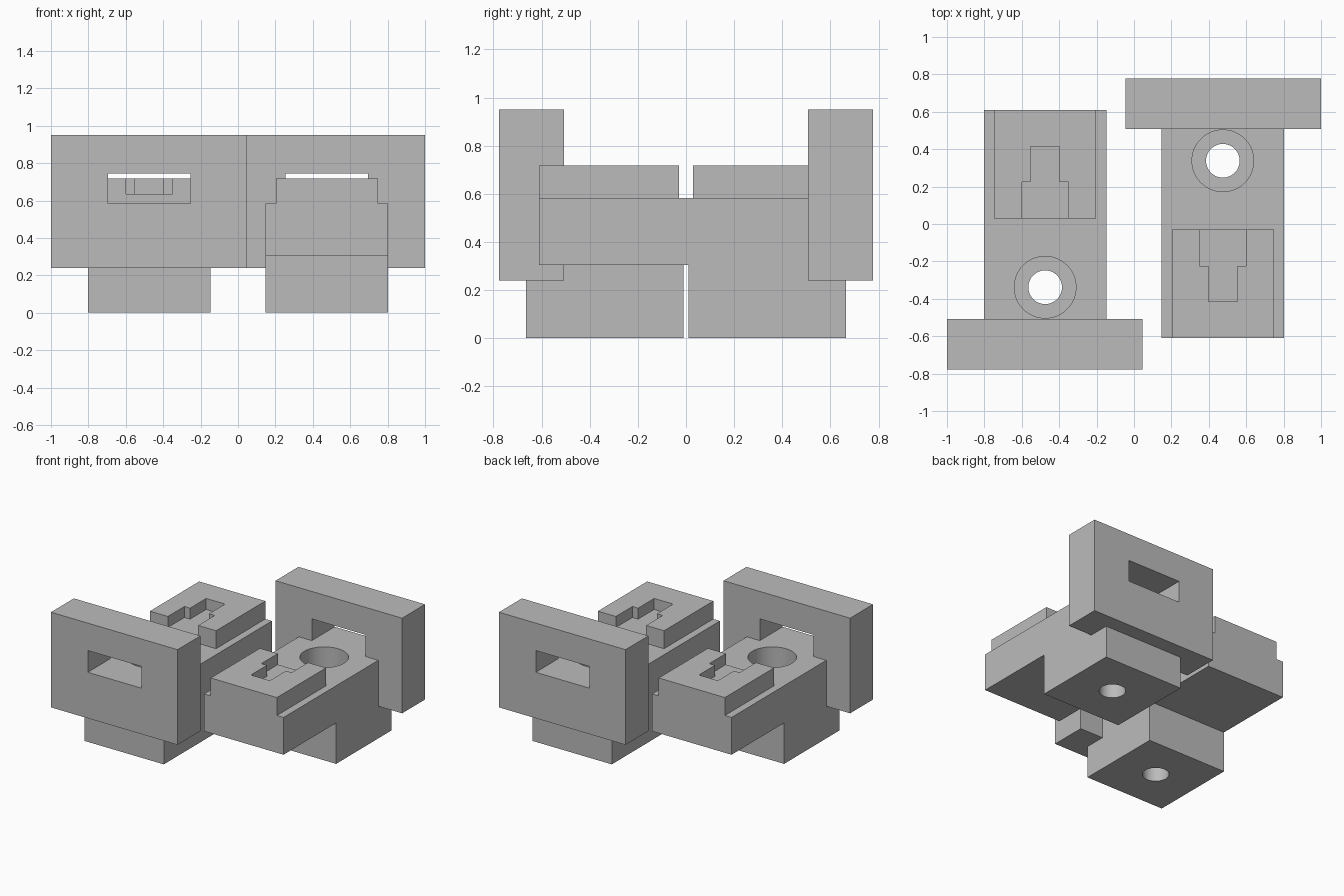
import bpy, bmesh, math
from mathutils import Matrix

if "Cube" in bpy.data.objects:
    bpy.data.objects.remove(bpy.data.objects["Cube"])

grey = bpy.data.materials.new("plain grey")
grey.diffuse_color = (0.5, 0.5, 0.5, 1)
grey.use_nodes = True
grey.node_tree.nodes["Principled BSDF"].inputs["Base Color"].default_value = grey.diffuse_color
CX = 0.475  # centre line of one bracket


def finish(name, bm):
    bmesh.ops.recalc_face_normals(bm, faces=bm.faces)
    me = bpy.data.meshes.new(name)
    bm.to_mesh(me)
    bm.free()
    me.materials.append(grey)
    ob = bpy.data.objects.new(name, me)
    bpy.context.collection.objects.link(ob)
    return ob


def extrude_x(name, outline, x0, x1):
    bm = bmesh.new()
    face = bm.faces.new([bm.verts.new((x0, y, z)) for y, z in outline])
    out = bmesh.ops.extrude_face_region(bm, geom=[face])
    verts = [v for v in out["geom"] if isinstance(v, bmesh.types.BMVert)]
    bmesh.ops.translate(bm, verts=verts, vec=(x1 - x0, 0, 0))
    return finish(name, bm)


def box(name, x0, x1, y0, y1, z0, z1):
    return extrude_x(name, [(y0, z0), (y1, z0), (y1, z1), (y0, z1)], x0, x1)


def cylinder(name, y, r, z0, z1):
    bm = bmesh.new()
    bmesh.ops.create_cone(bm, cap_ends=True, segments=64, radius1=r, radius2=r,
                          depth=z1 - z0,
                          matrix=Matrix.Translation((CX, y, (z0 + z1) / 2)))
    return finish(name, bm)


def combine(target, tool, operation):
    mod = target.modifiers.new(operation.lower(), 'BOOLEAN')
    mod.object, mod.operation, mod.solver = tool, operation, 'EXACT'
    deps = bpy.context.evaluated_depsgraph_get()
    mesh = bpy.data.meshes.new_from_object(target.evaluated_get(deps))
    target.modifiers.clear()
    target.data = mesh
    bpy.data.objects.remove(tool)


# Stepped body: overhanging arm, raised block and foot
bracket = extrude_x("right_bracket", [
    (-0.61, 0.305), (0.01, 0.305), (0.01, 0), (0.665, 0),
    (0.665, 0.583), (-0.03, 0.583), (-0.03, 0.717), (-0.61, 0.717)], 0.147, 0.803)

# Side ledges of the raised block
for side in (-1, 1):
    a, b = sorted((CX + side * 0.273, CX + side * 0.5))
    combine(bracket, box("ledge_cut", a, b, -0.8, -0.02, 0.583, 0.9), 'DIFFERENCE')

# Stepped groove in the raised block
combine(bracket, box("wide_groove", CX - 0.125, CX + 0.125, -0.225, 0.0, 0.635, 0.9), 'DIFFERENCE')
combine(bracket, box("narrow_groove", CX - 0.078, CX + 0.078, -0.415, -0.1, 0.635, 0.9), 'DIFFERENCE')

# Upright plate with a rectangular slot
combine(bracket, box("plate", -0.045, 1.0, 0.507, 0.777, 0.24, 0.95), 'UNION')
combine(bracket, box("slot", CX - 0.221, CX + 0.221, 0.45, 0.9, 0.583, 0.745), 'DIFFERENCE')

# Counterbored bolt hole
combine(bracket, cylinder("counterbore", 0.338, 0.165, 0.28, 0.7), 'DIFFERENCE')
combine(bracket, cylinder("bolt_hole", 0.338, 0.09, -0.1, 0.5), 'DIFFERENCE')

# Smooth the round walls only
bm = bmesh.new()
bm.from_mesh(bracket.data)
for f in bm.faces:
    f.smooth = False
    f.material_index = 0
    if abs(f.normal.z) < 0.1:
        f.smooth = all(math.hypot(v.co.x - CX, v.co.y - 0.338) < 0.168 for v in f.verts)
for e in bm.edges:
    e.smooth = len(e.link_faces) == 2 and e.calc_face_angle(0) < math.radians(30)
bm.to_mesh(bracket.data)
bm.free()

# Matching bracket turned half way round
twin = bpy.data.objects.new("left_bracket", bracket.data.copy())
twin.data.transform(Matrix.Rotation(math.pi, 4, 'Z'))
bpy.context.collection.objects.link(twin)
